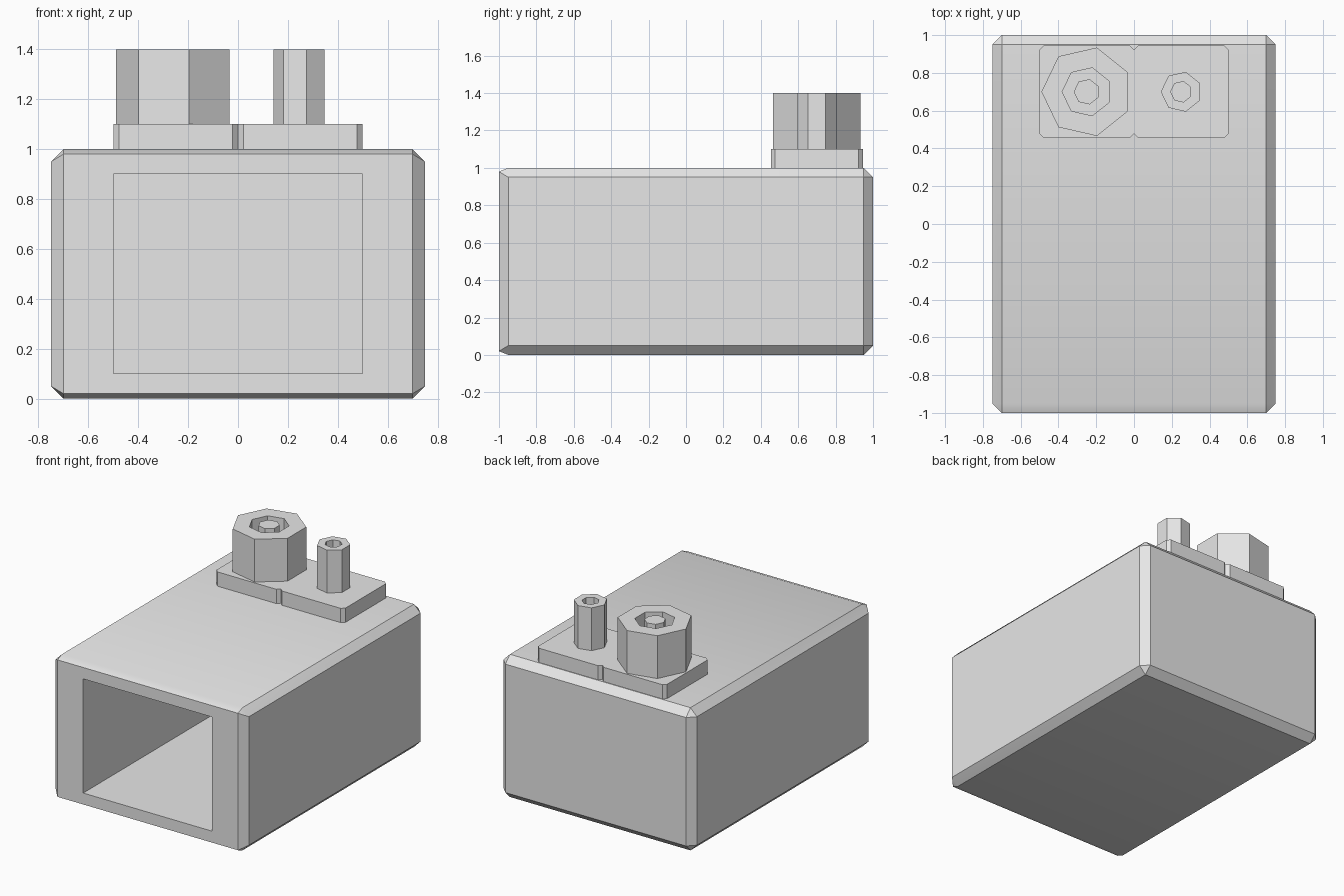
import bpy
import bmesh
import math
from mathutils import Matrix, Vector

old = bpy.data.objects.get("Cube")
if old:
    bpy.data.objects.remove(old, do_unlink=True)

GREY = (0.8, 0.8, 0.8, 1.0)
grey = bpy.data.materials.new("light_grey")
grey.use_nodes = True
grey.diffuse_color = GREY
grey.node_tree.nodes["Principled BSDF"].inputs["Base Color"].default_value = GREY


def finish(bm, name):
    """Turn a bmesh into a named object with the grey material."""
    bmesh.ops.recalc_face_normals(bm, faces=bm.faces)
    mesh = bpy.data.meshes.new(name)
    bm.to_mesh(mesh)
    bm.free()
    mesh.materials.append(grey)
    obj = bpy.data.objects.new(name, mesh)
    bpy.context.collection.objects.link(obj)
    return obj


def box(size, centre):
    bm = bmesh.new()
    place = Matrix.Translation(centre) @ Matrix.Diagonal((*size, 1))
    bmesh.ops.create_cube(bm, size=1, matrix=place)
    return bm


def chamfer(bm, edges, width):
    bmesh.ops.bevel(bm, geom=edges, offset=width, segments=1,
                    affect='EDGES', profile=0.5)


def extrude(bm, face, offset):
    """Extrude one face and return the moved cap."""
    cap = bmesh.ops.extrude_discrete_faces(bm, faces=[face])["faces"][0]
    bmesh.ops.translate(bm, verts=cap.verts, vec=offset)
    return cap


# Body: chamfered block with a deep rectangular opening in the front
bm = box((1.5, 2, 1), (0, 0, 0.5))
chamfer(bm, bm.edges[:], 0.05)
front = min(bm.faces, key=lambda f: f.calc_center_median().y)
for v in front.verts:
    v.co.z = 0.98 if v.co.z > 0.5 else 0.02
bmesh.ops.inset_individual(bm, faces=[front], thickness=0.05)
for v in front.verts:
    v.co.x = math.copysign(0.5, v.co.x)
    v.co.z = 0.9 if v.co.z > 0.5 else 0.1
extrude(bm, front, Vector((0, 1.9, 0)))
body = finish(bm, "body")
bpy.ops.object.select_all(action='DESELECT')
body.select_set(True)
bpy.context.view_layer.objects.active = body
bpy.ops.object.shade_smooth_by_angle(angle=math.radians(30))

# Two base plates side by side with chamfered upright edges
for side, x in (("right", -0.25), ("left", 0.25)):
    bm = box((0.5, 0.49, 0.1), (x, 0.7, 1.05))
    upright = [e for e in bm.edges
               if abs(e.verts[0].co.z - e.verts[1].co.z) > 0.05]
    chamfer(bm, upright, 0.022)
    finish(bm, side + "_base_plate")


def heptagon_post(name, x, radius, hole, pin=None):
    """Seven-sided post with a hole, and optionally a pin inside it."""
    bm = bmesh.new()
    place = Matrix.Translation((x, 0.7, 1.25)) @ Matrix.Rotation(math.pi / 2, 4, 'Z')
    bmesh.ops.create_cone(bm, cap_ends=True, segments=7, radius1=radius,
                          radius2=radius, depth=0.3, matrix=place)
    cap = max(bm.faces, key=lambda f: f.calc_center_median().z)
    to_apothem = math.cos(math.pi / 7)
    bmesh.ops.inset_individual(bm, faces=[cap], thickness=(radius - hole) * to_apothem)
    cap = extrude(bm, cap, Vector((0, 0, -0.2)))
    if pin:
        bmesh.ops.inset_individual(bm, faces=[cap], thickness=(hole - pin) * to_apothem)
        extrude(bm, cap, Vector((0, 0, 0.2)))
    finish(bm, name)


heptagon_post("large_post", -0.25, 0.24, 0.118, pin=0.05)
heptagon_post("small_post", 0.25, 0.108, 0.05)
